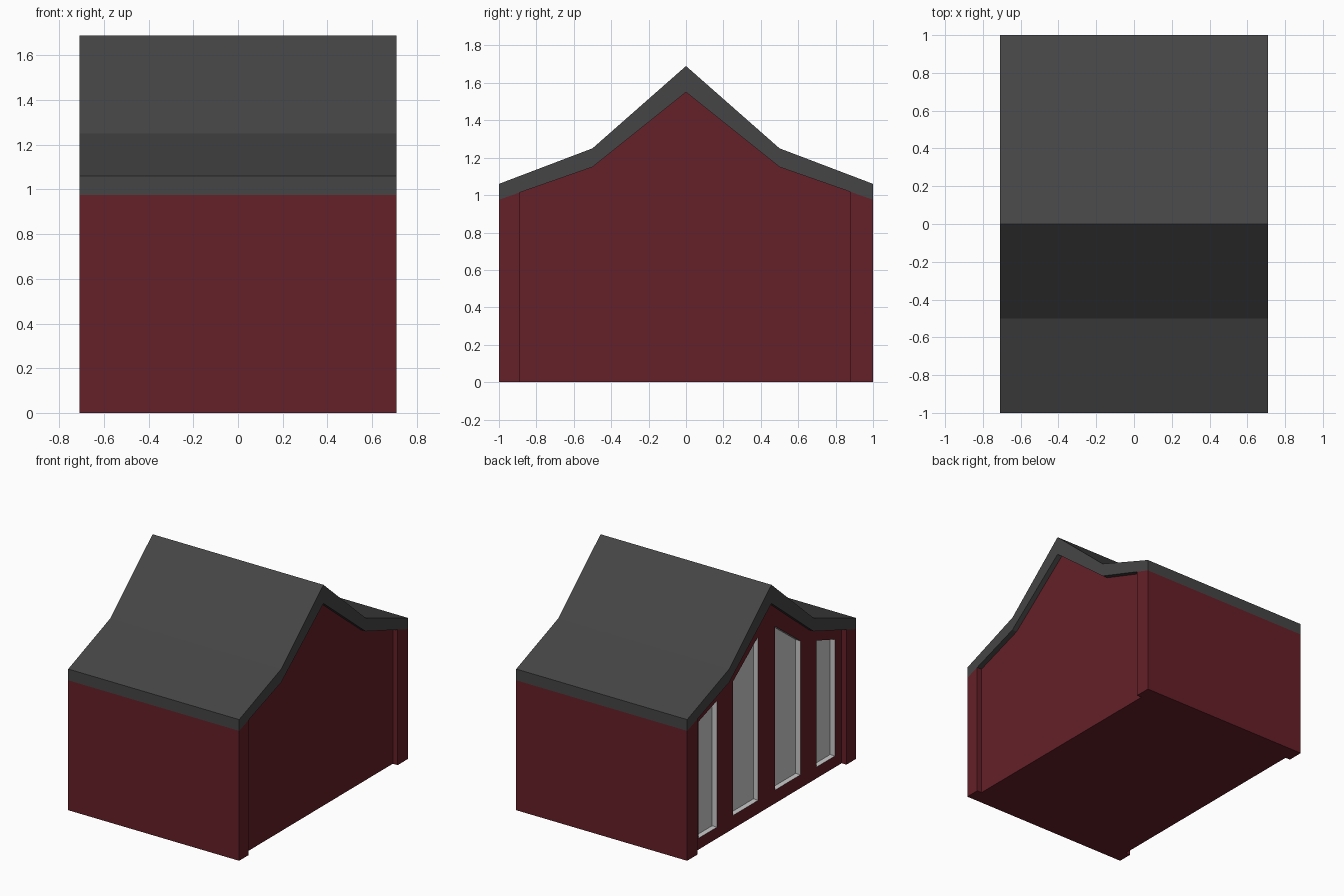
import bpy, bmesh

if "Cube" in bpy.data.objects:
    bpy.data.objects.remove(bpy.data.objects["Cube"])

HALF_X = 0.71      # roof and end-wall half width
CORE_X = 0.67      # recessed gable wall half width
POCKET = 0.04      # window recess depth


def material(name, rgb):
    m = bpy.data.materials.new(name)
    m.diffuse_color = (*rgb, 1)
    m.use_nodes = True
    m.node_tree.nodes["Principled BSDF"].inputs["Base Color"].default_value = m.diffuse_color
    return m


def prism(name, profile, x0, x1, mat):
    """Extrude a (y, z) profile along x."""
    bm = bmesh.new()
    face = bm.faces.new([bm.verts.new((x0, y, z)) for y, z in profile])
    ext = bmesh.ops.extrude_face_region(bm, geom=[face])
    verts = [v for v in ext["geom"] if isinstance(v, bmesh.types.BMVert)]
    bmesh.ops.translate(bm, verts=verts, vec=(x1 - x0, 0, 0))
    bmesh.ops.recalc_face_normals(bm, faces=bm.faces)
    me = bpy.data.meshes.new(name)
    bm.to_mesh(me)
    bm.free()
    me.materials.append(mat)
    ob = bpy.data.objects.new(name, me)
    bpy.context.collection.objects.link(ob)
    return ob


red = material("wall_red", (0.13, 0.014, 0.021))
dark = material("roof_dark", (0.06, 0.06, 0.06))
grey = material("window_grey", (0.8, 0.8, 0.8))


def mirrored(half):
    """Complete a profile given from the eave (-y) up to the ridge."""
    return half + [(-y, z) for y, z in reversed(half[:-1])]


def eave(y):
    """Height of the roof underside near the eaves."""
    return 0.975 + (1 - abs(y)) * 0.35


# Kinked gable roof shell
outer = mirrored([(-1, 1.06), (-0.5, 1.25), (0, 1.69)])
inner = mirrored([(-1, 0.975), (-0.5, 1.15), (0, 1.55)])
prism("roof", outer + inner[::-1], -HALF_X, HALF_X, dark)

# Front and back walls, standing proud of the gables
for name, ya, yb in (("front_wall", -1, -0.89), ("back_wall", 0.88, 1)):
    prism(name, [(ya, 0), (yb, 0), (yb, eave(yb)), (ya, eave(ya))],
          -HALF_X, HALF_X, red)

# Main body with recessed gable faces
core = prism("house_body",
             [(-0.89, 0), (-0.89, eave(0.89))] + inner[1:-1]
             + [(0.88, eave(0.88)), (0.88, 0)], -CORE_X, CORE_X, red)

# Tall slanted window recesses on the left gable
windows = [(0.59, 0.81, 0.085, 1.035, 0.96), (0.10, 0.40, 0.10, 1.33, 1.105)]
for side in (1, -1):
    for y0, y1, sill, top0, top1 in windows:
        cutter = prism("window_cutter",
                       [(side * y0, sill), (side * y1, sill),
                        (side * y1, top1), (side * y0, top0)],
                       -CORE_X - 0.1, -CORE_X + POCKET, grey)
        mod = core.modifiers.new("window", "BOOLEAN")
        mod.operation = "DIFFERENCE"
        mod.solver = "EXACT"
        mod.material_mode = "TRANSFER"
        mod.object = cutter
        bpy.context.view_layer.objects.active = core
        bpy.ops.object.modifier_apply(modifier=mod.name)
        bpy.data.objects.remove(cutter)
